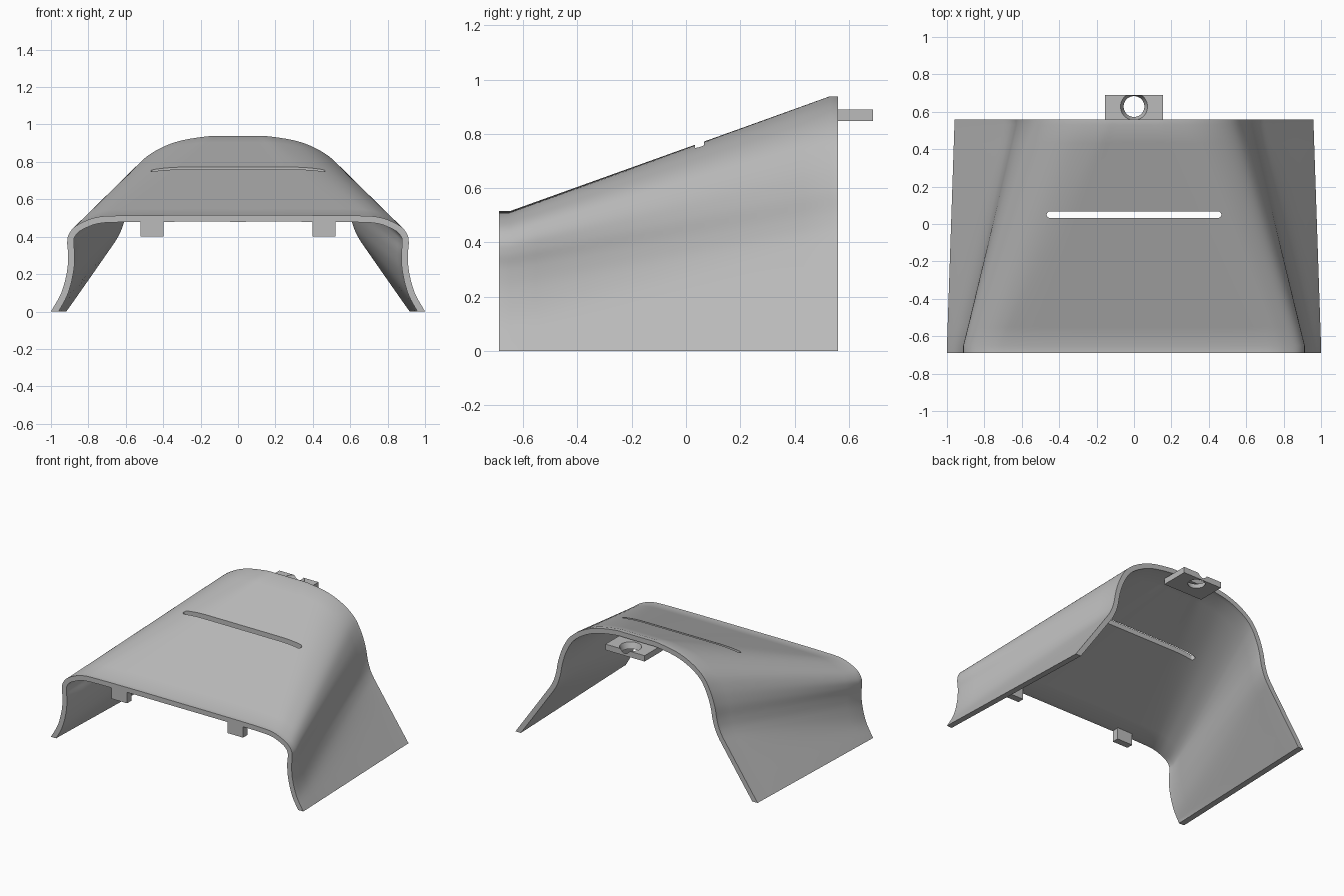
import bpy, bmesh, math
from mathutils import Vector

cube = bpy.data.objects.get("Cube")
if cube:
    bpy.data.objects.remove(cube, do_unlink=True)

grey = bpy.data.materials.new("plain grey")
grey.use_nodes = True
colour = (0.5, 0.5, 0.5, 1)
grey.diffuse_color = colour
grey.node_tree.nodes["Principled BSDF"].inputs["Base Color"].default_value = colour


def make_object(name, bm):
    bmesh.ops.recalc_face_normals(bm, faces=bm.faces[:])
    mesh = bpy.data.meshes.new(name)
    bm.to_mesh(mesh)
    bm.free()
    mesh.materials.append(grey)
    obj = bpy.data.objects.new(name, mesh)
    bpy.context.collection.objects.link(obj)
    return obj


def box(name, low, high):
    bm = bmesh.new()
    bmesh.ops.create_cube(bm, size=1)
    for v in bm.verts:
        v.co = [(a + b) / 2 + c * (b - a) for a, b, c in zip(low, high, v.co)]
    return make_object(name, bm)


def cut(obj, cutter):
    cutter.hide_render = True
    mod = obj.modifiers.new("cut", 'BOOLEAN')
    mod.operation = 'DIFFERENCE'
    mod.solver = 'EXACT'
    mod.object = cutter
    bpy.context.view_layer.objects.active = obj
    bpy.ops.object.modifier_apply(modifier=mod.name)
    bpy.data.objects.remove(cutter, do_unlink=True)


def shade(obj, degrees):
    bpy.ops.object.select_all(action='DESELECT')
    obj.select_set(True)
    bpy.context.view_layer.objects.active = obj
    bpy.ops.object.shade_smooth_by_angle(angle=math.radians(degrees))


def spline(points, steps=5):
    """Smooth curve through the points, sampled evenly between them."""
    p = [Vector(q) for q in points]
    p = [2 * p[0] - p[1]] + p + [2 * p[-1] - p[-2]]
    out = []
    for a, b, c, d in zip(p, p[1:], p[2:], p[3:]):
        for i in range(steps):
            t = i / steps
            out.append(0.5 * (2 * b + (c - a) * t + (2 * a - 5 * b + 4 * c - d) * t**2
                              + (3 * b - a - 3 * c + d) * t**3))
    return out + [p[-2]]


def shell_section(half, thick=0.035):
    """Closed cross-section: outer line, then the inner line offset from it."""
    outer = spline(half)
    inner = []
    for i, q in enumerate(outer):
        along = outer[min(i + 1, len(outer) - 1)] - outer[max(i - 1, 0)]
        along.normalize()
        inner.append(q + thick * Vector((along.y, -along.x)))
    inner[0].x = 0
    inner[-1] = outer[-1] - Vector((thick * 1.2, 0))

    def whole(line):
        return [Vector((-q.x, q.y)) for q in reversed(line[1:])] + line
    return whole(outer) + whole(inner)[::-1]


# Half profiles from the crown down to the foot
front_half = [(0, .515), (.35, .515), (.66, .512), (.76, .503), (.83, .478), (.88, .447),
              (.908, .405), (.913, .36), (.908, .3), (.915, .21), (.945, .1), (1, 0)]
back_half = [(0, .938), (.09, .938), (.17, .936), (.32, .91), (.44, .86), (.53, .79),
             (.585, .7), (.62, .6), (.64, .5), (.67, .42), (.74, .315), (.96, 0)]

# Shell lofted between the two sections, level for a short lip at each end
front, back = shell_section(front_half), shell_section(back_half)
lip_front, lip_back, spans = -0.65, 0.53, 12
stations = [(-0.69, 0)]
stations += [(lip_front + (lip_back - lip_front) * i / spans, i / spans) for i in range(spans + 1)]
stations += [(0.56, 1)]
bm = bmesh.new()
rings = []
for y, t in stations:
    pts = [a.lerp(b, t) for a, b in zip(front, back)]
    rings.append([bm.verts.new((q.x, y, q.y)) for q in pts])
n = len(front)
for r, s in zip(rings, rings[1:]):
    for i in range(n):
        j = (i + 1) % n
        bm.faces.new((r[i], r[j], s[j], s[i]))
for ring in (rings[0], rings[-1]):
    for i in range(n // 2 - 1):
        bm.faces.new((ring[i], ring[i + 1], ring[n - 2 - i], ring[n - 1 - i]))
shell = make_object("curved_shell", bm)

# Long round-ended slot through the top
bm = bmesh.new()
radius, reach, sides = 0.017, 0.45, 12
outline = []
for side in (1, -1):
    for i in range(sides + 1):
        a = math.pi * (i / sides - 0.5)
        outline.append((side * (reach + radius * math.cos(a)), 0.05 + side * radius * math.sin(a)))
bottom = bm.faces.new([bm.verts.new((x, y, 0.6)) for x, y in outline])
lift = bmesh.ops.extrude_face_region(bm, geom=[bottom])["geom"]
bmesh.ops.translate(bm, vec=(0, 0, 0.4), verts=[g for g in lift if isinstance(g, bmesh.types.BMVert)])
cut(shell, make_object("slot_cutter", bm))
shade(shell, 35)

# Two small locating tabs under the front edge
for name, x in (("left_front_tab", 0.46), ("right_front_tab", -0.46)):
    box(name, (x - 0.062, -0.688, 0.4), (x + 0.062, -0.64, 0.49))

# Rear mounting lug with a tapered screw hole
lug = box("rear_mounting_lug", (-0.155, 0.49, 0.848), (0.155, 0.69, 0.89))
bm = bmesh.new()
bmesh.ops.create_cone(bm, cap_ends=True, segments=48, radius1=0.052, radius2=0.076, depth=0.06)
bmesh.ops.translate(bm, vec=(0, 0.628, 0.869), verts=bm.verts[:])
cut(lug, make_object("hole_cutter", bm))
shade(lug, 35)
